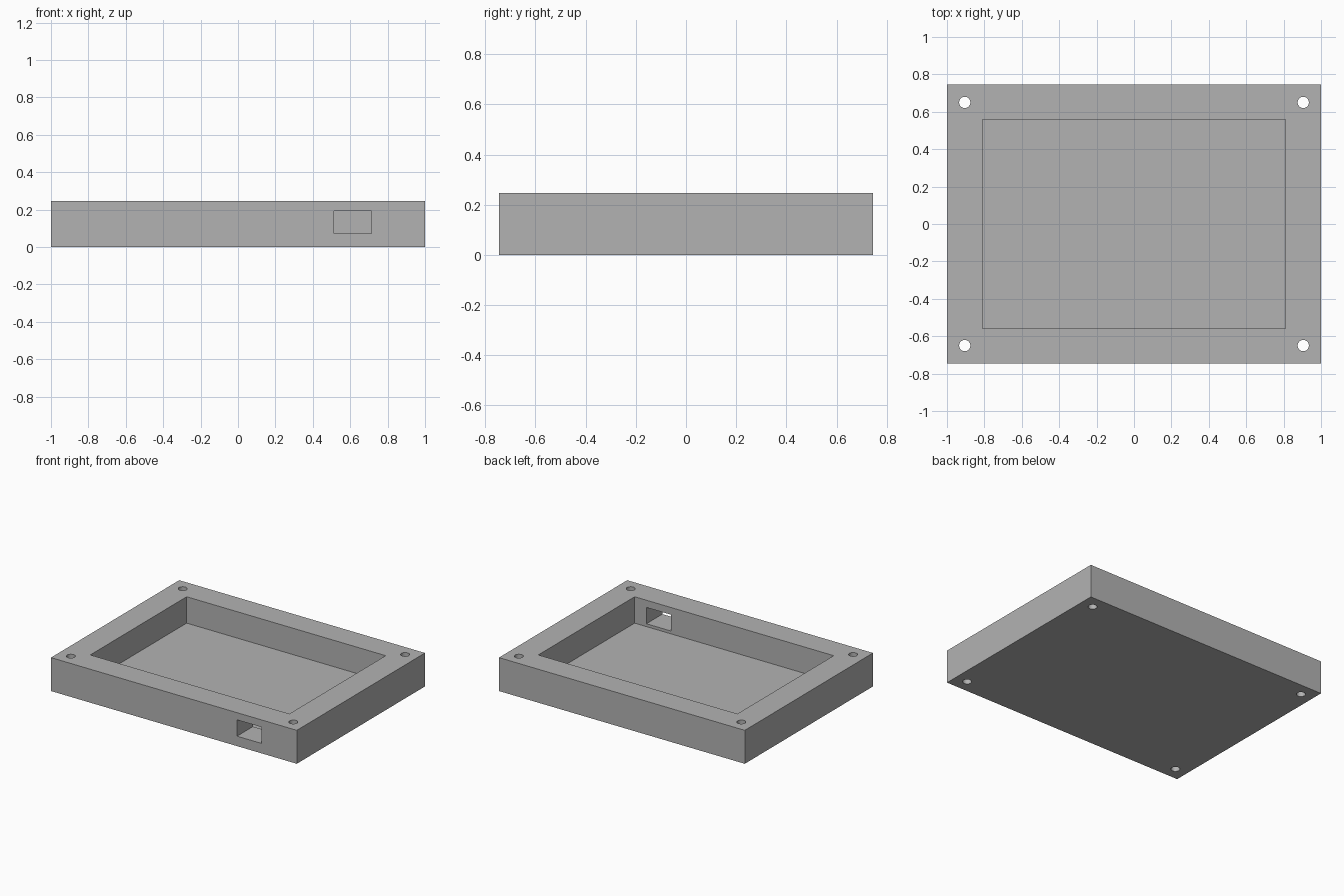
import bpy

cube = bpy.data.objects.get("Cube")
if cube:
    bpy.data.objects.remove(cube, do_unlink=True)

HALF_X, HALF_Y, HEIGHT = 1.0, 0.745, 0.246
FLOOR_Z = 0.052

grey = bpy.data.materials.new("plain grey")
grey.use_nodes = True
colour = (0.45, 0.45, 0.45, 1)
grey.diffuse_color = colour
grey.node_tree.nodes["Principled BSDF"].inputs["Base Color"].default_value = colour


def box(name, low, high):
    """Box between two opposite corners."""
    centre = [(a + b) / 2 for a, b in zip(low, high)]
    bpy.ops.mesh.primitive_cube_add(size=1, location=centre)
    obj = bpy.context.object
    obj.name = name
    obj.scale = [b - a for a, b in zip(low, high)]
    bpy.ops.object.transform_apply(location=True, rotation=False, scale=True)
    obj.data.materials.append(grey)
    return obj


def cut(target, cutter):
    """Subtract the cutter, then discard it."""
    cutter.hide_render = True
    mod = target.modifiers.new("cut", "BOOLEAN")
    mod.operation = "DIFFERENCE"
    mod.solver = "EXACT"
    mod.object = cutter
    bpy.ops.object.select_all(action="DESELECT")
    bpy.context.view_layer.objects.active = target
    target.select_set(True)
    bpy.ops.object.modifier_apply(modifier=mod.name)
    bpy.data.objects.remove(cutter, do_unlink=True)


# Solid block of the tray
tray = box("enclosure_tray", (-HALF_X, -HALF_Y, 0), (HALF_X, HALF_Y, HEIGHT))

# Open cavity
cut(tray, box("cavity_cutter", (-0.81, -0.56, FLOOR_Z), (0.81, 0.56, HEIGHT + 0.1)))

# Rectangular port through the front wall
cut(tray, box("port_cutter", (0.514, -HALF_Y - 0.1, 0.073), (0.714, -0.45, 0.193)))

# Screw holes through the four corners
for x in (-0.905, 0.905):
    for y in (-0.65, 0.65):
        bpy.ops.mesh.primitive_cylinder_add(
            vertices=32, radius=0.03, depth=1, location=(x, y, HEIGHT / 2))
        drill = bpy.context.object
        drill.name = "screw_hole_cutter"
        drill.data.materials.append(grey)
        cut(tray, drill)

# Round hole walls, crisp edges
bpy.ops.object.select_all(action="DESELECT")
tray.select_set(True)
bpy.context.view_layer.objects.active = tray
bpy.ops.object.shade_smooth_by_angle()
